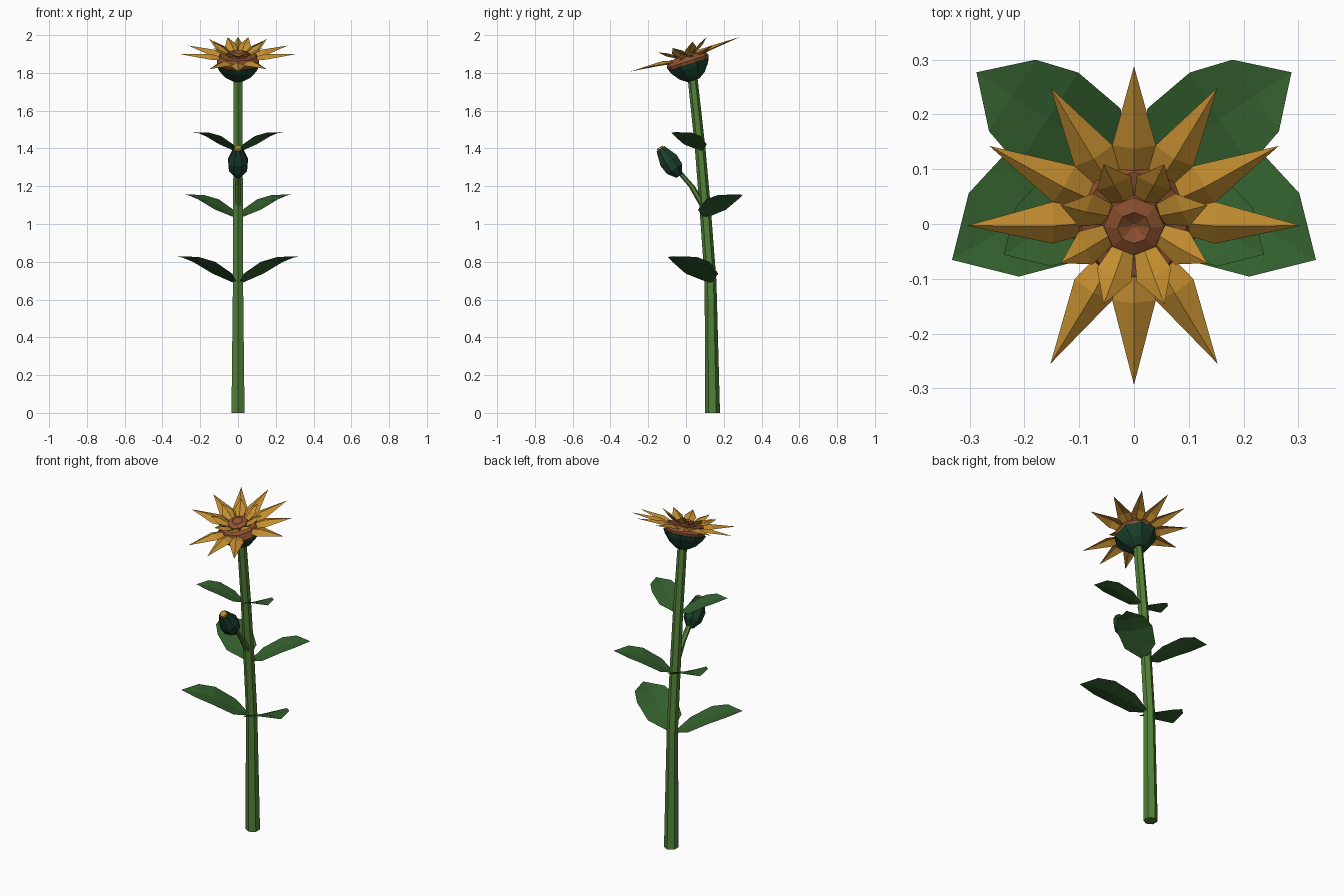
import bpy, bmesh, math
from mathutils import Vector, Matrix

if "Cube" in bpy.data.objects:
    bpy.data.objects.remove(bpy.data.objects["Cube"])


def material(name, rgb):
    m = bpy.data.materials.new(name)
    m.diffuse_color = (*rgb, 1)
    m.use_nodes = True
    m.node_tree.nodes["Principled BSDF"].inputs["Base Color"].default_value = m.diffuse_color
    return m


STEM = material("stem green", (0.085, 0.22, 0.04))
LEAF = material("leaf green", (0.035, 0.12, 0.028))
CALYX = material("dark green", (0.01, 0.05, 0.025))
GOLD = material("gold", (0.55, 0.27, 0.03))
BROWN = material("brown", (0.28, 0.085, 0.03))


def make(name, verts, faces, mat, matrix=Matrix()):
    me = bpy.data.meshes.new(name)
    me.from_pydata([matrix @ Vector(v) for v in verts], [], faces)
    bm = bmesh.new()
    bm.from_mesh(me)
    bmesh.ops.recalc_face_normals(bm, faces=bm.faces)
    # open blades must face up
    if any(e.is_boundary for e in bm.edges) and sum(f.normal.z for f in bm.faces) < 0:
        bmesh.ops.reverse_faces(bm, faces=bm.faces)
    bm.to_mesh(me)
    bm.free()
    me.materials.append(mat)
    ob = bpy.data.objects.new(name, me)
    bpy.context.collection.objects.link(ob)
    return ob


def rings(name, sections, sides, mat, matrix=Matrix(), phase=0.0):
    """Skin of flat rings; each section is (y, z, radius)."""
    verts, faces = [], []
    for y, z, r in sections:
        for k in range(sides):
            a = phase + math.tau * k / sides
            verts.append((r * math.cos(a), y + r * math.sin(a), z))
    for i in range(len(sections) - 1):
        for k in range(sides):
            a, b = i * sides + k, i * sides + (k + 1) % sides
            faces.append((a, b, b + sides, a + sides))
    faces.append(tuple(range(sides)))
    faces.append(tuple(range(len(verts) - sides, len(verts))))
    return make(name, verts, faces, mat, matrix)


def petal_ring(name, angles, profile, matrix):
    """Ridged petals; profile rows are (radius, half width, edge height, ridge height)."""
    verts, faces = [], []
    for deg in angles:
        rot = Matrix.Rotation(math.radians(deg), 4, 'Z')
        n = len(verts)
        for r, w, edge, ridge in profile:
            verts += [rot @ Vector(p) for p in ((r, -w, edge), (r, 0, ridge), (r, w, edge))]
        for i in range(len(profile) - 2):
            a = n + 3 * i
            faces += [(a, a + 3, a + 4, a + 1), (a + 1, a + 4, a + 5, a + 2)]
        a = n + 3 * (len(profile) - 2)
        faces += [(a, a + 4, a + 1), (a + 1, a + 4, a + 2)]
    ob = make(name, verts, faces, GOLD, matrix)
    bm = bmesh.new()
    bm.from_mesh(ob.data)
    bmesh.ops.delete(bm, geom=[v for v in bm.verts if not v.link_faces], context='VERTS')
    bm.to_mesh(ob.data)
    bm.free()


def leaf(name, base, angle, length, side):
    """Folded leaf; rows are (along, half width, midrib height, edge height) per length."""
    rows = [(0, .04, 0, .02), (.21, .27, .13, .14), (.52, .31, .28, .31), (.76, .24, .35, .38)]
    verts, faces = [], []
    c, s = math.cos(math.radians(angle)), math.sin(math.radians(angle))

    def put(a, w, h):
        x, y, z = length * (a * c - w * s), length * (a * s + w * c), length * h
        verts.append((side * (base[0] + x), base[1] + y, base[2] + z))
    for a, w, mid, edge in rows:
        put(a, -w, edge)
        put(a, 0, mid)
        put(a, w, edge)
    put(1, 0, .39)
    for i in range(3):
        a = 3 * i
        faces += [(a, a + 3, a + 4, a + 1), (a + 1, a + 4, a + 5, a + 2)]
    faces += [(9, 12, 10), (10, 12, 11)]
    make(name, verts, faces, LEAF)


# main stem, bending forward
rings("stem", [(.14, 0, .04), (.13, .7, .031), (.10, 1.1, .03), (.075, 1.4, .028), (.033, 1.79, .026)],
      6, STEM, phase=math.pi / 2)

# three pairs of leaves
for n, (base, angle, length) in enumerate([((.015, .125, .685), -31, .37),
                                           ((.015, .10, 1.03), 33, .325),
                                           ((.015, .078, 1.385), -31, .26)], 1):
    for side, label in ((1, "right"), (-1, "left")):
        leaf(f"leaf_{n}_{label}", base, angle, length, side)

# side branch with closed bud
rings("bud_branch", [(.095, 1.09, .02), (.03, 1.2, .017), (-.04, 1.28, .016)], 6, STEM, phase=math.pi / 2)
bud = Matrix.Translation((0, -.035, 1.255)) @ Matrix.Rotation(math.radians(35), 4, 'X')
rings("bud", [(0, 0, .02), (0, .045, .052), (0, .1, .056), (0, .175, .027)], 8, CALYX, bud, math.pi / 8)
rings("bud_tip", [(0, .165, .026), (0, .184, .018)], 8, GOLD, bud, math.pi / 8)

# flower head, tilted forward
head = Matrix.Translation((0, .003, 1.88)) @ Matrix.Rotation(math.radians(17.5), 4, 'X')
rings("calyx", [(0, -.125, .035), (0, -.1, .075), (0, -.06, .108), (0, -.035, .12)], 8, CALYX, head, math.pi / 8)
rings("seed_disc", [(0, -.05, .105), (0, -.02, .116), (0, .012, .10)], 10, BROWN, head, math.pi / 2)
rings("seed_centre", [(0, 0, .06), (0, .025, .055), (0, .034, .03), (0, .022, .004)], 8, BROWN, head)

# long petals with a gap either side of the front, then raised short petals
petal_ring("outer_petals", [a for a in range(0, 360, 30) if a not in (210, 330)],
           [(.085, .024, -.008, .004), (.148, .04, .002, .022), (.305, 0, .02, .02)], head)
petal_ring("inner_petals", [22.5 + 45 * k for k in range(8)],
           [(.05, .02, .012, .022), (.095, .034, .04, .052), (.145, 0, .072, .072)], head)
